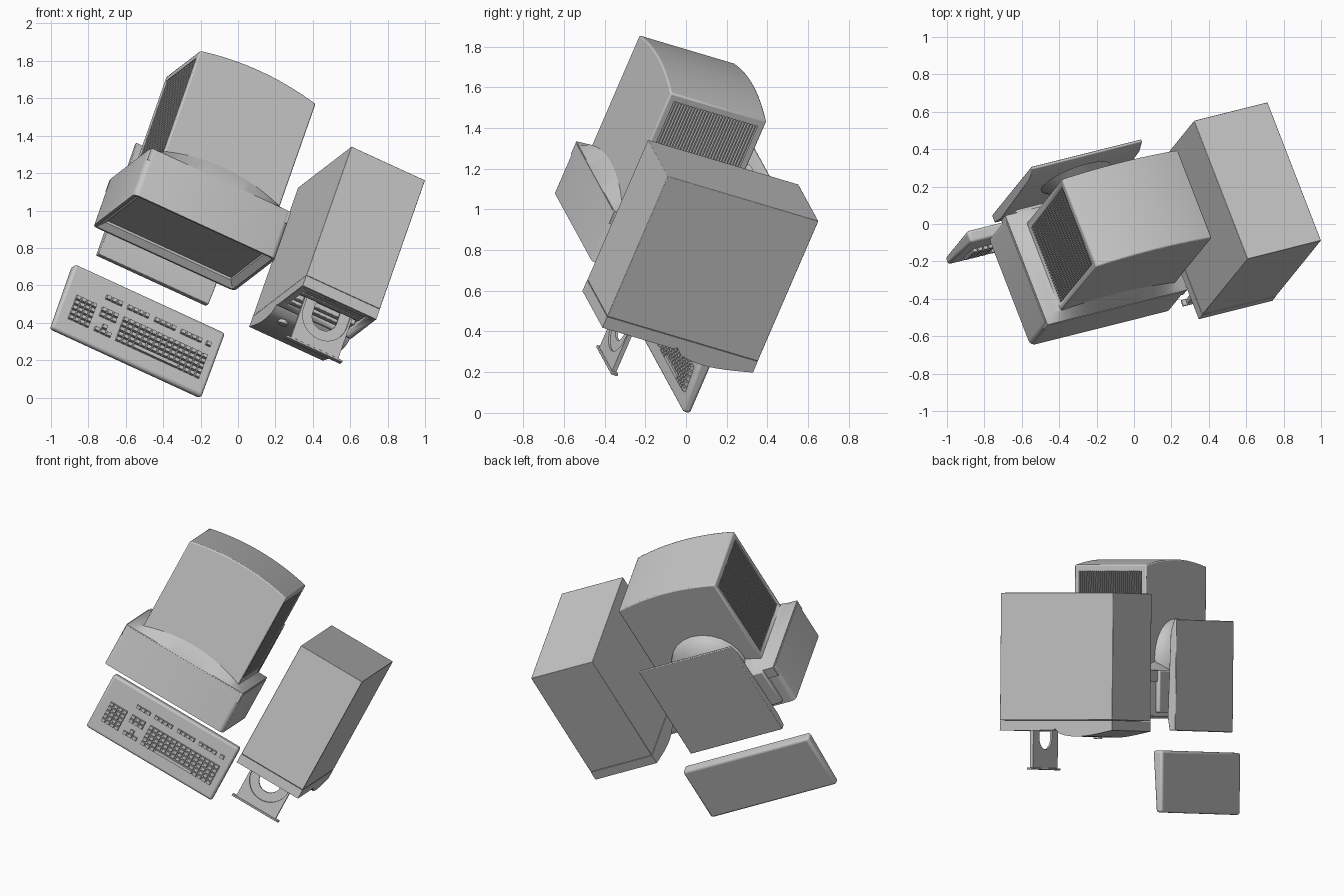
import bpy, bmesh, math
from mathutils import Matrix, Vector

if "Cube" in bpy.data.objects:
    bpy.data.objects.remove(bpy.data.objects["Cube"], do_unlink=True)

# The whole desk set is tilted: right, back and up axes of the set
right = Vector((0.886, 0.222, -0.407)).normalized()
back = Vector((0.305, 0.378, 0.874))
back = (back - back.dot(right) * right).normalized()
TILT = Matrix((right, back, right.cross(back))).transposed().to_4x4()

GREY = bpy.data.materials.new("case grey")
GREY.use_nodes = True
GREY.diffuse_color = (0.57, 0.57, 0.57, 1)
GREY.node_tree.nodes["Principled BSDF"].inputs["Base Color"].default_value = (0.57, 0.57, 0.57, 1)


def finish(name, bm, bevel=0, segments=2):
    bmesh.ops.recalc_face_normals(bm, faces=bm.faces)
    me = bpy.data.meshes.new(name)
    bm.to_mesh(me)
    bm.free()
    ob = bpy.data.objects.new(name, me)
    bpy.context.collection.objects.link(ob)
    me.materials.append(GREY)
    ob.matrix_world = TILT
    if bevel:
        b = ob.modifiers.new("Bevel", 'BEVEL')
        b.width, b.segments = bevel, segments
        b.limit_method, b.angle_limit = 'ANGLE', math.radians(40)
    bpy.ops.object.select_all(action='DESELECT')
    ob.select_set(True)
    bpy.context.view_layer.objects.active = ob
    bpy.ops.object.shade_smooth_by_angle(angle=math.radians(30))
    return ob


def add_box(bm, x, y, z):
    m = Matrix.LocRotScale(Vector((sum(x) / 2, sum(y) / 2, sum(z) / 2)), None,
                           Vector((x[1] - x[0], y[1] - y[0], z[1] - z[0])))
    return bmesh.ops.create_cube(bm, size=1, matrix=m)["verts"]


def box(name, x, y, z, bevel=0, segments=2):
    bm = bmesh.new()
    add_box(bm, x, y, z)
    return finish(name, bm, bevel, segments)


def recess(ob, x, y, z):
    """Cut a box-shaped recess into a part."""
    cutter = box(ob.name + "_cutter", x, y, z)
    cutter.hide_render = cutter.hide_viewport = True
    cut = ob.modifiers.new("Recess", 'BOOLEAN')
    cut.operation, cut.solver, cut.object = 'DIFFERENCE', 'EXACT', cutter


def loft(name, rings, bevel=0, segments=2):
    bm = bmesh.new()
    rows = [[bm.verts.new(p) for p in r] for r in rings]
    n = len(rows[0])
    for a, b in zip(rows, rows[1:]):
        for i in range(n):
            j = (i + 1) % n
            bm.faces.new((a[i], a[j], b[j], b[i]))
    bm.faces.new(rows[0])
    bm.faces.new(rows[-1])
    return finish(name, bm, bevel, segments)


def arc_plan(x0, x1, y0, y1, bulge, z, n=16):
    """Plan outline with a straight front and a bowed back."""
    pts = [(x0, y0, z), (x1, y0, z)]
    for i in range(n + 1):
        u = 1 - 2 * i / n
        pts.append(((x0 + x1) / 2 + u * (x1 - x0) / 2, y1 + bulge * (1 - u * u), z))
    return pts


# Tower: plain body and a front panel swelling out towards the bottom
TX = (-0.05, 0.394)
box("tower_body", TX, (0.5, 1.288), (-0.085, 0.738), bevel=0.003)
side = [(0.498, 0.738), (0.437, 0.738), (0.437, 0.345), (0.448, 0.335)]
for i in range(1, 13):
    t = i / 12
    side.append((0.436 - 0.038 * math.sin(math.pi * t ** 0.7), 0.335 - 0.42 * t))
side.append((0.498, -0.085))
panel = loft("tower_front", [[(x, y, z) for y, z in side] for x in TX])
recess(panel, (-0.015, 0.35), (0.3, 0.47), (0.39, 0.70))

# Drive bays and button
for i, z in enumerate((0.655, 0.605, 0.5, 0.425)):
    box(f"drive_bay_{i + 1}", (-0.008, 0.343), (0.445, 0.48), (z - .02, z + .025), bevel=.004)
bm = bmesh.new()
bmesh.ops.create_cone(bm, cap_ends=True, segments=24, radius1=0.032, radius2=0.026, depth=0.04,
                      matrix=Matrix.Translation((0.036, 0.41, 0.245)) @ Matrix.Rotation(math.pi / 2, 4, 'X'))
finish("power_button", bm)


# Disc tray: a plate with a round-ended notch open to the tower
def notch_plate(name, r, z0, z1):
    cx, cy, y0, y1 = 0.168, 0.395, 0.205, 0.475
    pts = [(cx + r, y1)]
    pts += [(cx + r * math.cos(a), cy - r * math.sin(a))
            for a in (math.pi * i / 20 for i in range(21))]
    pts += [(cx - r, y1), (0.026, y1), (0.026, y0), (0.31, y0), (0.31, y1)]
    loft(name, [[(x, y, z) for x, y in pts] for z in (z0, z1)])


notch_plate("disc_tray", 0.072, 0.545, 0.558)
notch_plate("disc_tray_rim", 0.13, 0.558, 0.568)
box("disc_tray_front", (0.0, 0.336), (0.196, 0.208), (0.54, 0.575), bevel=.003)

# Monitor case with bowed back
CX = (-0.985, -0.287)
case = loft("monitor_case", [arc_plan(*CX, 0.7, 1.472, 0.04, z) for z in (0.108, 0.632)], bevel=0.008)

# Side vents: recesses filled with long slats
for tag, x, s in (("right", CX[0], -1), ("left", CX[1], 1)):
    recess(case, sorted((x - s * .025, x + s * .02)), (0.88, 1.435), (0.142, 0.598))
    bm = bmesh.new()
    for i in range(30):
        z = 0.1485 + 0.015 * i
        add_box(bm, sorted((x - s * .03, x - s * .003)), (0.875, 1.44), (z, z + .006))
    finish(f"vent_slats_{tag}", bm)

# Monitor bezel: front face inset, then pushed in to form the screen
BX = (-1.078, -0.224)
bm = bmesh.new()
add_box(bm, BX, (0.535, 0.815), (0.04, 0.682))
corners = [e for e in bm.edges if abs(e.verts[0].co.y - e.verts[1].co.y) > .1]
bmesh.ops.bevel(bm, geom=corners, offset=0.03, segments=4, profile=0.5, affect='EDGES')
bm.normal_update()
front = min(bm.faces, key=lambda f: f.calc_center_median().y)
bmesh.ops.inset_region(bm, faces=[front], thickness=0.015)
bmesh.ops.inset_region(bm, faces=[front], thickness=0.035, depth=-0.03)
bmesh.ops.inset_region(bm, faces=[front], thickness=0.012, depth=-0.012)
finish("monitor_bezel", bm)

# Collar behind the bezel, sloping down to a bowed edge on the case
levels = ((0.03, 0), (0.108, 0.09), (0.63, 0.095), (0.68, 0.0))
loft("monitor_collar", [arc_plan(BX[0] + .006, BX[1] - .006, 0.75, 0.82, b, z) for z, b in levels])
box("monitor_chin", (-1.0, -0.305), (0.56, 0.82), (0.012, 0.06), bevel=0.008)

# Swivel bowl, neck and foot
bm = bmesh.new()
bmesh.ops.create_uvsphere(bm, u_segments=24, v_segments=12, radius=0.25,
                          matrix=Matrix.Translation((-0.64, 0.9, 0.125)) @ Matrix.Diagonal((1, 1, 0.6, 1)))
bmesh.ops.bisect_plane(bm, geom=bm.verts[:] + bm.edges[:] + bm.faces[:], plane_co=(0, 0, 0.125),
                       plane_no=(0, 0, 1), clear_outer=True)
bmesh.ops.holes_fill(bm, edges=[e for e in bm.edges if e.is_boundary])
finish("swivel_bowl", bm)
bm = bmesh.new()
bmesh.ops.create_cone(bm, cap_ends=True, segments=24, radius1=0.2, radius2=0.13, depth=0.05,
                      matrix=Matrix.Translation((-0.64, 0.9, -0.03)))
finish("stand_neck", bm)
foot = [(0.447, -0.103), (1.135, -0.103), (1.135, -0.088), (1.06, -0.062), (0.53, -0.045), (0.447, -0.06)]
loft("stand_foot", [[(x, y, z) for y, z in foot] for x in (-0.972, -0.308)], bevel=0.004)


# Keyboard: wedge body and rows of tapered keys
def deck(y):
    return -0.045 + 0.07 * y


KX = (-1.084, -0.176)
wedge = [(-0.062, -0.093), (0.322, -0.093), (0.322, deck(0.322)), (-0.062, deck(-0.062))]
loft("keyboard_body", [[(x, y, z) for y, z in wedge] for x in KX], bevel=0.016, segments=3)

# Each block: first x, last x, columns, first y, last y, rows
blocks = [(-1.02, -0.893, 4, 0.02, 0.165, 5), (-0.865, -0.762, 3, 0.107, 0.165, 2),
          (-0.865, -0.762, 3, 0.02, 0.049, 1), (-0.83, -0.796, 1, 0.049, 0.078, 1),
          (-0.735, -0.226, 15, 0.049, 0.165, 4), (-0.735, -0.635, 3, 0.02, 0.049, 1),
          (-0.635, -0.36, 1, 0.02, 0.049, 1), (-0.36, -0.226, 4, 0.02, 0.049, 1),
          (-0.865, -0.762, 3, 0.208, 0.237, 1), (-0.735, -0.602, 4, 0.208, 0.237, 1),
          (-0.572, -0.441, 4, 0.208, 0.237, 1), (-0.415, -0.284, 4, 0.208, 0.237, 1),
          (-0.262, -0.228, 1, 0.208, 0.237, 1)]
bm = bmesh.new()
for x0, x1, nx, y0, y1, ny in blocks:
    w, d = (x1 - x0) / nx, (y1 - y0) / ny
    for i in range(nx):
        for j in range(ny):
            x, y = x0 + i * w, y0 + j * d
            verts = add_box(bm, (x + .002, x + w - .002), (y + .002, y + d - .002), (-.005, .018))
            mid = Vector((x + w / 2, y + d / 2, 0))
            for v in verts:
                if v.co.z > 0:
                    for k in (0, 1):
                        v.co[k] -= math.copysign(0.003, v.co[k] - mid[k])
                v.co.z += deck(v.co.y)
finish("keyboard_keys", bm)
